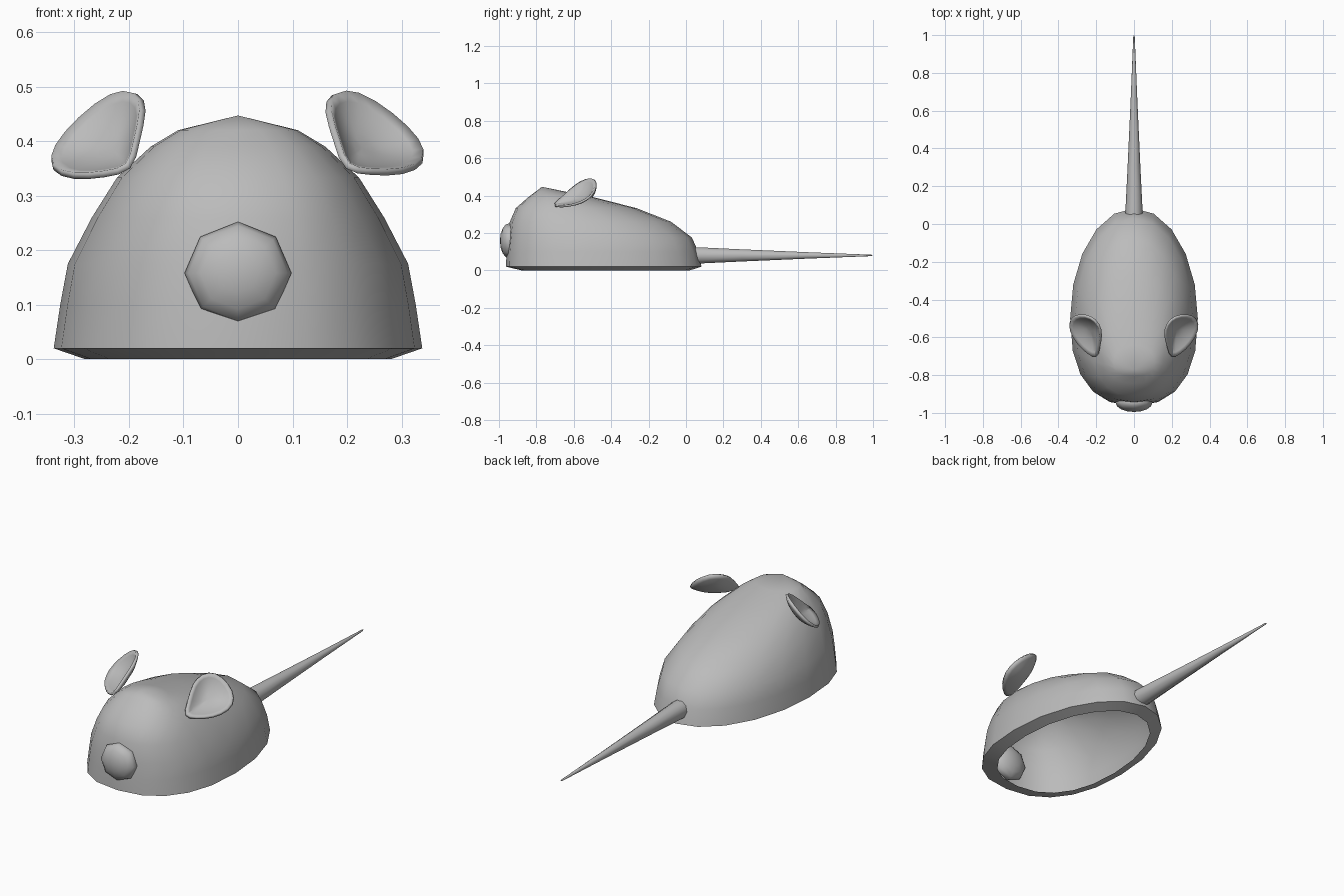
import bpy, bmesh, math
from mathutils import Vector, Matrix

if "Cube" in bpy.data.objects:
    bpy.data.objects.remove(bpy.data.objects["Cube"])

grey = bpy.data.materials.new("mouse_grey")
grey.diffuse_color = (0.5, 0.5, 0.5, 1)
grey.use_nodes = True
grey.node_tree.nodes["Principled BSDF"].inputs["Base Color"].default_value = grey.diffuse_color


def finish(name, bm, angle=60):
    bmesh.ops.recalc_face_normals(bm, faces=bm.faces[:])
    me = bpy.data.meshes.new(name)
    bm.to_mesh(me)
    bm.free()
    ob = bpy.data.objects.new(name, me)
    bpy.context.collection.objects.link(ob)
    me.materials.append(grey)
    bpy.ops.object.select_all(action='DESELECT')
    bpy.context.view_layer.objects.active = ob
    ob.select_set(True)
    bpy.ops.object.shade_smooth_by_angle(angle=math.radians(angle))
    return ob


def loft(bm, rings):
    """Bridge a series of closed rings that all have the same point count."""
    loops = [[bm.verts.new(p) for p in r] for r in rings]
    for a, b in zip(loops, loops[1:]):
        n = len(a)
        for i in range(n):
            bm.faces.new((a[i], a[(i + 1) % n], b[(i + 1) % n], b[i]))
    return loops


def cap(bm, loop, point):
    """Close a ring with a fan to one point."""
    v = bm.verts.new(point)
    for i in range(len(loop)):
        bm.faces.new((loop[i], loop[(i + 1) % len(loop)], v))


def egg(z, front, back, mid, width, n=20):
    """Egg outline: squarish at the front, elliptical at the back."""
    pts = []
    for i in range(n):
        a = 2 * math.pi * i / n
        c, s = math.cos(a), math.sin(a)
        e = 2 / 2.4 if s < 0 else 1
        x = math.copysign(abs(c) ** e, c) * width
        y = mid + (abs(s) ** e) * ((back - mid) if s > 0 else (front - mid))
        pts.append((x, y, z))
    return pts


# Body: hollow shell with an inward lip around the open underside
bm = bmesh.new()
loops = loft(bm, [egg(*r) for r in (
    (0.0, -0.88, 0.02, -0.48, 0.28),
    (0.02, -0.962, 0.083, -0.50, 0.338),
    (0.10, -0.96, 0.065, -0.50, 0.326),
    (0.175, -0.953, 0.032, -0.51, 0.312),
    (0.26, -0.942, -0.08, -0.56, 0.268),
    (0.333, -0.91, -0.265, -0.62, 0.222),
    (0.39, -0.845, -0.49, -0.68, 0.160),
    (0.42, -0.805, -0.64, -0.73, 0.110))])
cap(bm, loops[-1], (0, -0.77, 0.447))
finish("body", bm)

# Nose: flattened eight-sided ball
bm = bmesh.new()
bmesh.ops.create_uvsphere(bm, u_segments=8, v_segments=8, radius=1)
bmesh.ops.transform(bm, verts=bm.verts[:], matrix=Matrix.Translation((0, -0.945, 0.158))
                    @ Matrix.Diagonal((0.098, 0.05, 0.094, 1)) @ Matrix.Rotation(math.pi / 2, 4, 'X'))
finish("nose", bm)

# Tail: long tapering cone
bm = bmesh.new()
rings = []
for y, r in ((0.02, 0.046), (0.08, 0.045), (0.3, 0.034), (0.65, 0.018), (0.99, 0.004)):
    rings.append([(r * math.cos(k * math.pi / 5), y, 0.08 + r * math.sin(k * math.pi / 5))
                  for k in range(10)])
loops = loft(bm, rings)
cap(bm, loops[0], (0, 0.0, 0.08))
cap(bm, loops[-1], (0, 1.0, 0.08))
finish("tail", bm)

# Ears: leaf-shaped cups with a thin wall
RIM = [(0.195, -0.715, 0.348), (0.184, -0.66, 0.395), (0.160, -0.59, 0.460), (0.172, -0.53, 0.490),
       (0.215, -0.488, 0.495), (0.285, -0.478, 0.450), (0.338, -0.502, 0.398),
       (0.346, -0.56, 0.362), (0.305, -0.635, 0.342), (0.245, -0.69, 0.343)]
BASE = Vector((0.2, -0.7, 0.35))
DEEP = Vector((-0.5, 0.52, -0.65))


def ear(name, side, droop):
    bm = bmesh.new()
    rim = [Vector(p) for p in RIM]
    mid = sum(rim, Vector()) / len(rim)
    rings = [[p.lerp(mid, t) + DEEP * d for p in rim] for t, d in ((0, 0), (0.3, 0.022), (0.65, 0.036))]
    loops = loft(bm, rings)
    cap(bm, loops[-1], mid + DEEP * 0.04)
    turn = Matrix.Translation(BASE) @ Matrix.Rotation(droop, 4, 'Y') @ Matrix.Translation(-BASE)
    bmesh.ops.transform(bm, verts=bm.verts[:], matrix=Matrix.Diagonal((side, 1, 1, 1)) @ turn)
    ob = finish(name, bm)
    sub = ob.modifiers.new("round", 'SUBSURF')
    sub.levels = sub.render_levels = 1
    wall = ob.modifiers.new("wall", 'SOLIDIFY')
    wall.thickness = 0.012
    wall.offset = 0


ear("right_ear", 1, 0)
ear("left_ear", -1, math.radians(5))
